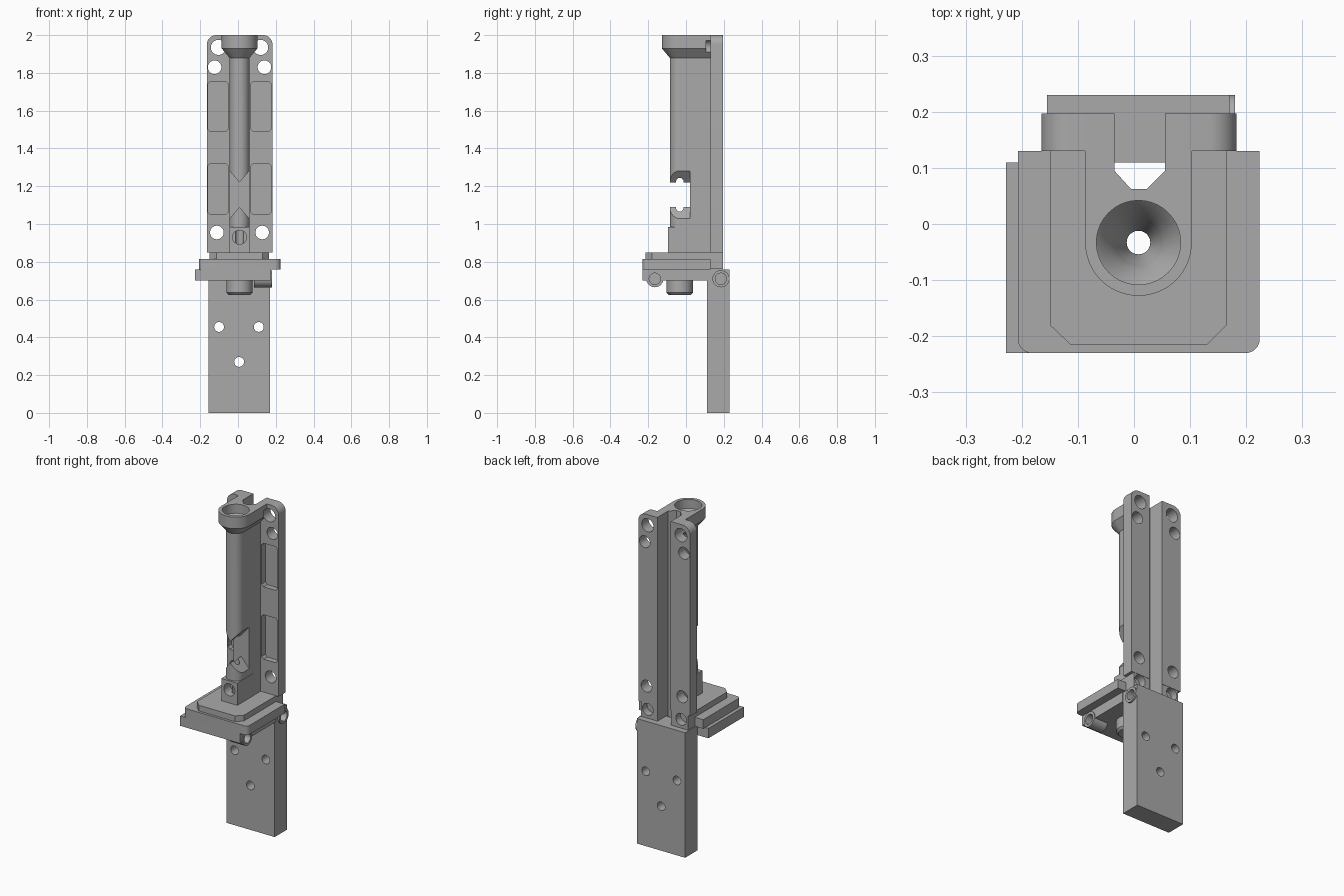
import bpy, bmesh
from math import sin, cos, pi
from mathutils import Vector

if "Cube" in bpy.data.objects:
    bpy.data.objects.remove(bpy.data.objects["Cube"], do_unlink=True)

grey = bpy.data.materials.new("plain grey")
grey.use_nodes = True
grey.diffuse_color = (0.4, 0.4, 0.4, 1)
grey.node_tree.nodes["Principled BSDF"].inputs["Base Color"].default_value = (0.4, 0.4, 0.4, 1)

CX, CY = 0.008, -0.033      # axis of the bore
AXES = {"x": lambda u, v, w: (w, u, v),
        "y": lambda u, v, w: (u, w, v),
        "z": lambda u, v, w: (u, v, w)}


def loft(name, rings, axis="z"):
    """Skin between (level, outline) rings of equal length, capped at both ends."""
    bm = bmesh.new()
    loops = [[bm.verts.new(AXES[axis](u, v, w)) for u, v in pts] for w, pts in rings]
    n = len(loops[0])
    for a, b in zip(loops, loops[1:]):
        for i in range(n):
            j = (i + 1) % n
            bm.faces.new((a[i], a[j], b[j], b[i]))
    bm.faces.new(loops[0])
    bm.faces.new(loops[-1])
    bmesh.ops.recalc_face_normals(bm, faces=bm.faces)
    mesh = bpy.data.meshes.new(name)
    bm.to_mesh(mesh)
    bm.free()
    mesh.materials.append(grey)
    ob = bpy.data.objects.new(name, mesh)
    bpy.context.collection.objects.link(ob)
    return ob


def prism(name, pts, lo, hi, axis="z"):
    return loft(name, [(lo, pts), (hi, pts)], axis)


def rect(u0, u1, v0, v1):
    return [(u0, v0), (u1, v0), (u1, v1), (u0, v1)]


def box(name, x, y, z):
    return prism(name, rect(*x, *y), *z)


def circle(u, v, r, n=40):
    return [(u + r * cos(2 * pi * i / n), v + r * sin(2 * pi * i / n)) for i in range(n)]


def arc(u, v, r, start, end, n=8):
    return [(u + r * cos(start + (end - start) * i / n),
             v + r * sin(start + (end - start) * i / n)) for i in range(n + 1)]


def stadium(r, back):
    """Straight sides to the back, half round at the front."""
    return arc(CX, CY, r, pi, 2 * pi, 28) + [(CX + r, back), (CX - r, back)]


def cut(ob, *cutters):
    for c in cutters:
        m = ob.modifiers.new("cut", "BOOLEAN")
        m.operation, m.solver, m.object = "DIFFERENCE", "EXACT", c
        bpy.context.view_layer.objects.active = ob
        bpy.ops.object.modifier_apply(modifier=m.name)


# Cutters shared by several parts
channel = prism("channel_cutter", [(-0.035, 0.3), (-0.035, 0.095), (-0.005, 0.062),
                                   (0.022, 0.062), (0.055, 0.095), (0.055, 0.3)], 0.5, 2.2)
bore = loft("bore_cutter", [(z, circle(CX, CY, r)) for z, r in
            [(0.5, 0.021), (1.84, 0.021), (1.88, 0.038), (1.92, 0.052),
             (1.945, 0.075), (2.2, 0.075)]])
screws = [prism("screw_cutter", circle(CX + s * dx, z, r), 0.105, 0.4, "y")
          for s in (-1, 1)
          for dx, z, r in [(0.112, 1.935, 0.04), (0.132, 1.83, 0.036), (0.12, 0.955, 0.036)]]
cutters = [channel, bore] + screws

# Rear mounting plate with three holes
plate = box("mounting_plate", (-0.155, 0.17), (0.11, 0.23), (0, 0.76))
plate_holes = [prism("plate_hole_cutter", circle(x, z, 0.026), 0, 0.4, "y")
               for x, z in [(-0.1, 0.455), (0.11, 0.455), (0.006, 0.27)]]
cut(plate, *plate_holes)
cutters += plate_holes

# Tall rail: rounded top corners, back channel, screw holes, front pockets
R = 0.05
rail = prism("rail", [(-0.165, 0.85), (0.183, 0.85)]
             + arc(0.183 - R, 2 - R, R, 0, pi / 2)
             + arc(-0.165 + R, 2 - R, R, pi / 2, pi), 0.13, 0.197, "y")
pockets = []
for s in (-1, 1):
    for z0, z1 in [(1.05, 1.32), (1.49, 1.755)]:
        a, b, c = CX + s * 0.06, CX + s * 0.167, 0.013
        pockets.append(prism("pocket_cutter", [
            (a, z0 + c), (a + s * c, z0), (b - s * c, z0), (b, z0 + c),
            (b, z1 - c), (b - s * c, z1), (a + s * c, z1), (a, z1 - c)], 0.05, 0.165, "y"))
cut(rail, channel, *screws, *pockets)
cutters += pockets

# Foot of the rail with two blind holes in the back
foot = box("rail_foot", (-0.15, 0.165), (0.13, 0.195), (0.761, 0.85))
foot_holes = [prism("foot_hole_cutter", circle(CX + s * 0.112, 0.815, 0.036), 0.15, 0.4, "y")
              for s in (-1, 1)]
cut(foot, channel, *foot_holes)
cutters += foot_holes

# Column around the bore with a waisted window
column = prism("column", stadium(0.053, 0.13), 0.85, 1.89)
window = prism("window_cutter", [(CX - 0.06, 1.02), (CX, 1.09), (CX + 0.06, 1.02),
                                 (CX + 0.06, 1.29), (CX, 1.22), (CX - 0.06, 1.29)],
               -0.2, 0.02, "y")
cut(column, channel, bore, window)

# Flared collar on top
collar = loft("collar", [(1.88, stadium(0.053, 0.13)), (1.93, stadium(0.095, 0.13)),
                         (2.0, stadium(0.095, 0.13))])
cut(collar, channel, bore, *screws)

# Square block at the bottom of the column with a front hole
block = box("column_block", (CX - 0.054, CX + 0.054), (-0.095, 0.06), (0.85, 0.985))
block_hole = prism("block_hole_cutter", circle(CX, 0.93, 0.037), -0.2, CY, "y")
cut(block, bore, block_hole)
cut(column, block_hole)
cutters += [window, block_hole]

# Stepped base: top pad, upper layer and offset lower layer
pad = prism("base_pad", [(-0.15, 0.13), (-0.15, -0.18), (-0.113, -0.215), (0.13, -0.215),
                         (0.165, -0.18), (0.165, 0.13)], 0.815, 0.85)
r = 0.025
upper = prism("base_upper", arc(-0.207 + r, -0.23 + r, r, pi, 1.5 * pi)
              + arc(0.224 - r, -0.23 + r, r, 1.5 * pi, 2 * pi)
              + [(0.224, 0.13), (-0.207, 0.13)], 0.76, 0.815)
lower = box("base_lower", (-0.228, 0.175), (-0.23, 0.11), (0.7, 0.76))
lower_bores = []
for part in (pad, upper, lower):
    cut(part, channel, bore)

# Nozzle under the base
nozzle = loft("nozzle", [(z, circle(CX, CY, q)) for z, q in
                         [(0.625, 0.058), (0.637, 0.07), (0.7, 0.07)]])
cut(nozzle, bore)

# Two sideways sockets, one under the base and one on the plate
for name, y, host in [("front_socket", -0.165, lower), ("rear_socket", 0.185, plate)]:
    hole = prism("socket_cutter", circle(y, 0.71, 0.03), 0.1, 0.4, "x")
    socket = prism(name, circle(y, 0.71, 0.045), 0.085, 0.18, "x")
    cut(socket, hole)
    cut(host, hole)
    cutters.append(hole)

for c in cutters:
    bpy.data.objects.remove(c, do_unlink=True)

# Smooth the round walls, keep the edges crisp
for ob in bpy.context.collection.objects:
    if ob.type == "MESH" and grey.name in ob.data.materials:
        bpy.ops.object.select_all(action="DESELECT")
        ob.select_set(True)
        bpy.context.view_layer.objects.active = ob
        bpy.ops.object.shade_smooth_by_angle(angle=0.5)
